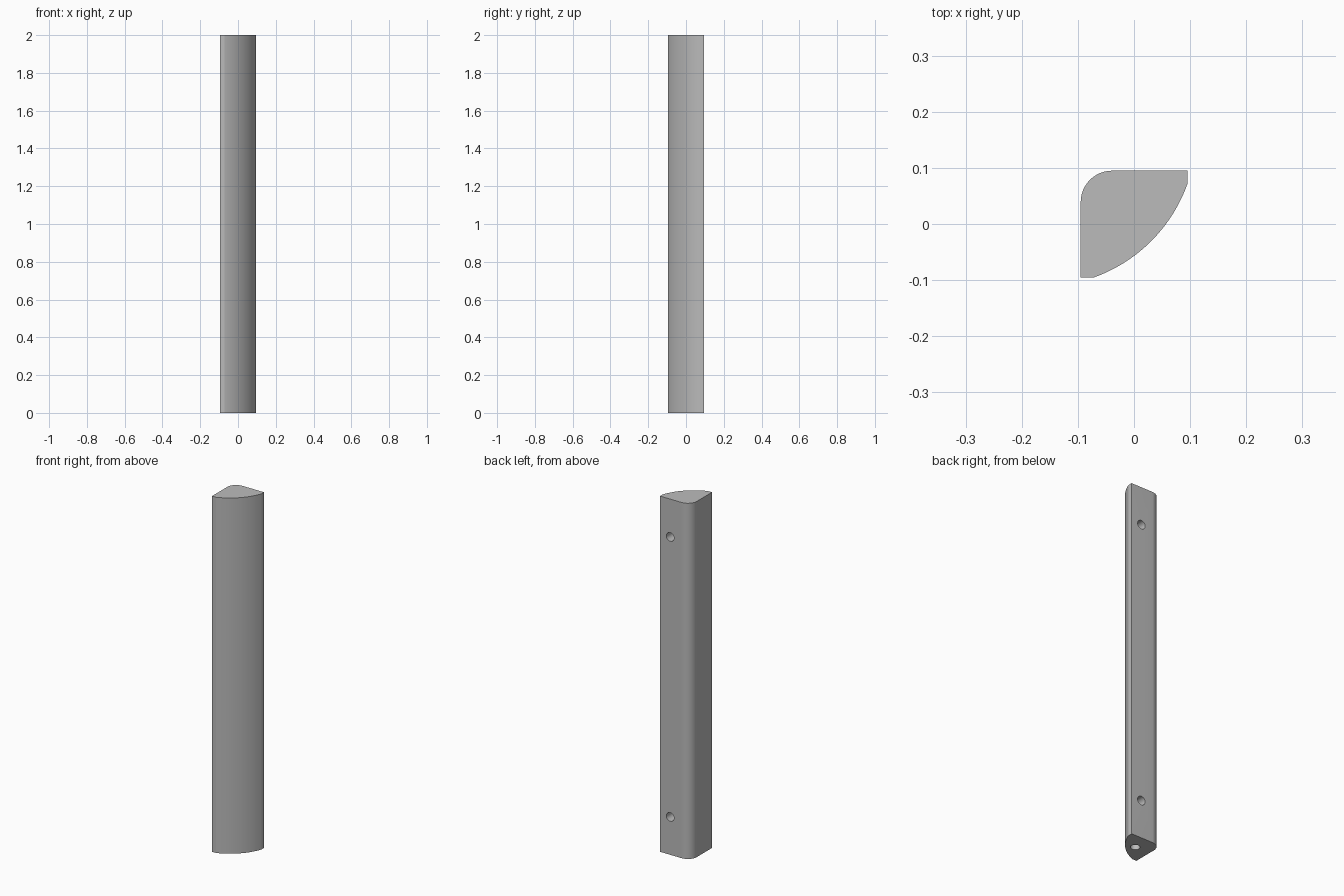
import bpy
import bmesh
from math import radians, sin, cos, tan, atan2, hypot
from mathutils import Matrix, Vector

HALF = 0.095        # half width of the section
LENGTH = 2.0
HOLE_R = 0.024

cube = bpy.data.objects.get("Cube")
if cube:
    bpy.data.objects.remove(cube, do_unlink=True)

grey = bpy.data.materials.new("plain grey")
grey.use_nodes = True
colour = (0.5, 0.5, 0.5, 1)
grey.diffuse_color = colour
grey.node_tree.nodes["Principled BSDF"].inputs["Base Color"].default_value = colour


def make_object(name, bm):
    bmesh.ops.recalc_face_normals(bm, faces=bm.faces)
    mesh = bpy.data.meshes.new(name)
    bm.to_mesh(mesh)
    bm.free()
    mesh.materials.append(grey)
    obj = bpy.data.objects.new(name, mesh)
    bpy.context.collection.objects.link(obj)
    return obj


def arc(cx, cy, r, start, end, steps):
    angles = [start + (end - start) * i / steps for i in range(steps + 1)]
    return [(cx + r * cos(a), cy + r * sin(a)) for a in angles]


# Section: two flat sides, a rounded back corner and a bowed front
lip = 0.071
centre = -0.164
radius = hypot(HALF - centre, lip + centre)
bow_start = atan2(-HALF + centre, -lip - centre)
bow_end = atan2(lip + centre, HALF - centre)
round_r = 0.056
section = [(-HALF, -HALF)]
section += arc(centre, -centre, radius, bow_start, bow_end, 32)
section += [(HALF, HALF)]
section += arc(-HALF + round_r, HALF - round_r, round_r, radians(90), radians(180), 16)

bm = bmesh.new()
base = bm.faces.new([bm.verts.new((x, y, 0)) for x, y in section])
top = bmesh.ops.extrude_face_region(bm, geom=[base])
bmesh.ops.translate(bm, vec=(0, 0, LENGTH),
                    verts=[v for v in top["geom"] if isinstance(v, bmesh.types.BMVert)])
post = make_object("corner_post", bm)


def drill(position, direction, depth):
    """Cut a blind hole with a conical tip."""
    bm = bmesh.new()
    tip = HOLE_R / tan(radians(59))
    lathe = [(0, -0.02), (HOLE_R, -0.02), (HOLE_R, depth), (0, depth + tip)]
    verts = [bm.verts.new((r, 0, z)) for r, z in lathe]
    edges = [bm.edges.new(pair) for pair in zip(verts, verts[1:])]
    bmesh.ops.spin(bm, geom=verts + edges, cent=(0, 0, 0), axis=(0, 0, 1),
                   angle=radians(360), steps=32)
    bmesh.ops.remove_doubles(bm, verts=bm.verts, dist=0.0001)
    turn = Vector(direction).to_track_quat("Z", "Y").to_matrix().to_4x4()
    bm.transform(Matrix.Translation(position) @ turn)
    cutter = make_object("drill_cutter", bm)
    cutter.hide_render = True
    mod = post.modifiers.new("hole", "BOOLEAN")
    mod.operation = "DIFFERENCE"
    mod.solver = "EXACT"
    mod.object = cutter
    bpy.ops.object.modifier_apply(modifier=mod.name)
    bpy.data.objects.remove(cutter, do_unlink=True)


bpy.ops.object.select_all(action="DESELECT")
post.select_set(True)
bpy.context.view_layer.objects.active = post

# End holes and side fixing holes
drill((-0.004, 0.004, LENGTH), (0, 0, -1), 0.15)
drill((-0.004, 0.004, 0), (0, 0, 1), 0.15)
for z in (0.213, LENGTH - 0.213):
    drill((0.032, HALF, z), (0, -1, 0), 0.07)
    drill((-HALF, -0.032, z), (1, 0, 0), 0.07)

bpy.ops.object.shade_smooth_by_angle(angle=radians(15))
